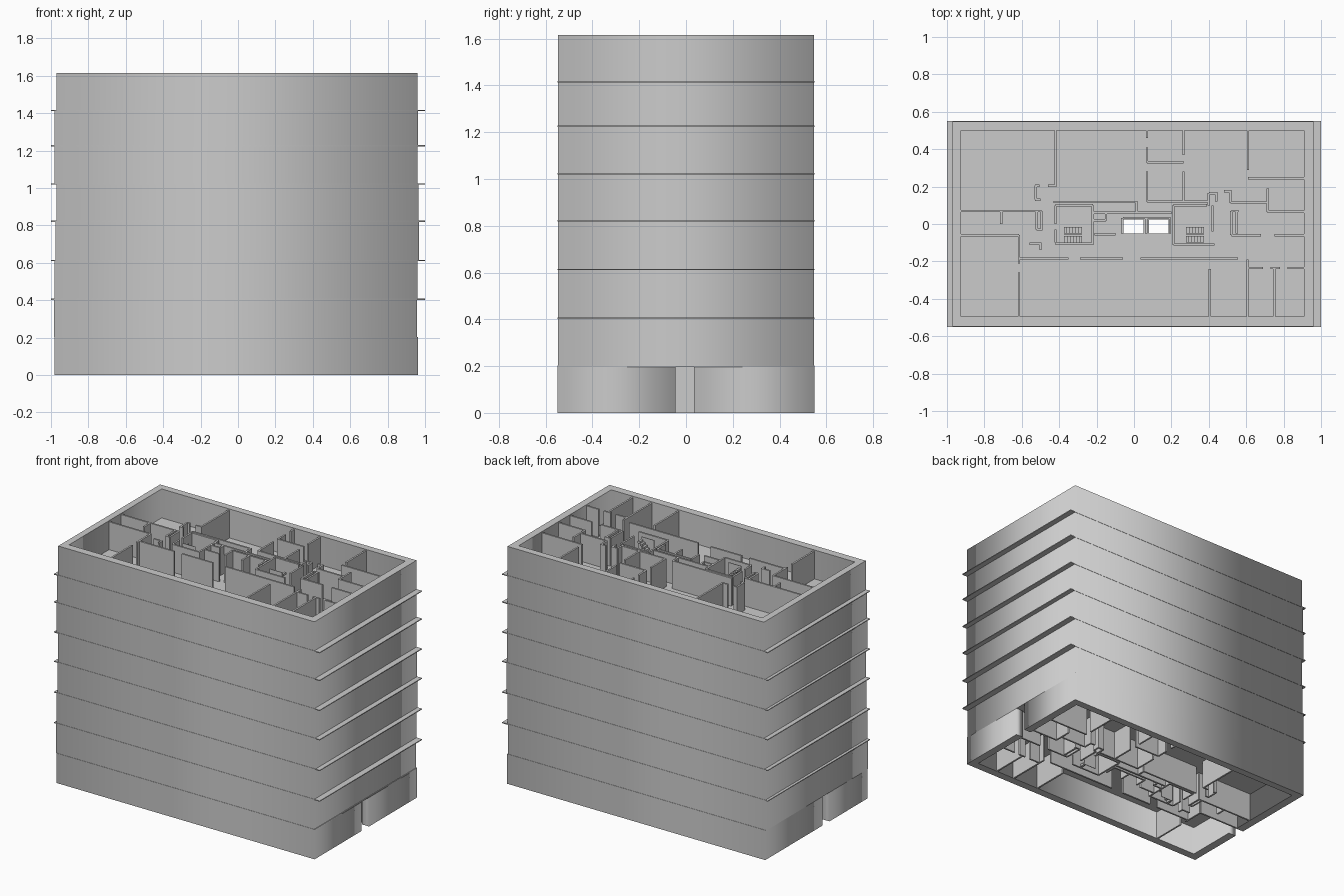
import bpy, bmesh

# storey base heights, and slight per-storey shifts of the end walls
LEVELS = [0, 0.2, 0.405, 0.613, 0.822, 1.022, 1.226, 1.415, 1.615]
ENDS = [(-0.982, 0.962), (-0.985, 0.958), (-0.982, 0.96), (-0.975, 0.968),
        (-0.97, 0.965), (-0.982, 0.96), (-0.98, 0.962), (-0.97, 0.96)]
SLAB = 0.006
T = 0.012  # partition thickness

# partitions along x: (y, x0, x1)
ALONG_X = [
    (0.205, -0.53, -0.505), (0.205, -0.46, -0.415), (0.13, -0.53, -0.5),
    (0.07, -0.925, -0.53), (-0.03, -0.52, -0.49), (0.07, -0.53, -0.495),
    (-0.06, -0.925, -0.615), (-0.185, -0.615, -0.35), (-0.185, -0.29, -0.06),
    (-0.185, 0.035, 0.555), (-0.105, -0.56, -0.495), (0.118, -0.43, 0.02),
    (0.06, -0.22, 0.2), (0.1, -0.42, -0.22), (-0.105, -0.42, -0.22),
    (0.1, 0.21, 0.39), (-0.11, 0.21, 0.43), (0.12, 0.07, 0.4),
    (0.165, 0.4, 0.44), (0.33, 0.07, 0.265), (0.245, 0.61, 0.91),
    (0.065, 0.715, 0.91), (0.115, 0.515, 0.715), (0.07, 0.52, 0.56),
    (-0.06, 0.52, 0.68), (-0.06, 0.75, 0.91), (-0.235, 0.61, 0.69),
    (-0.235, 0.73, 0.78), (-0.235, 0.82, 0.91), (0.032, -0.06, 0.195),
    (-0.055, -0.21, -0.1), (0.02, -0.22, -0.15), (0.175, 0.48, 0.52)]
# partitions along y: (x, y0, y1)
ALONG_Y = [
    (-0.42, 0.2, 0.5), (-0.525, 0.13, 0.205), (-0.71, 0, 0.07),
    (-0.52, -0.03, 0.07), (-0.495, -0.03, 0.07), (-0.615, -0.21, -0.06),
    (-0.615, -0.495, -0.26), (-0.5, -0.14, -0.1), (0.015, 0.06, 0.118),
    (-0.42, 0, 0.1), (-0.22, -0.11, 0.1), (-0.42, -0.1, -0.03),
    (0.21, -0.11, 0.1), (0.42, -0.04, 0.1), (0.4, 0.1, 0.165),
    (0.44, 0.12, 0.17), (0.07, 0.46, 0.5), (0.07, 0.33, 0.41),
    (0.07, 0.12, 0.28), (0.265, 0.37, 0.5), (0.265, 0.12, 0.28),
    (0.61, 0.29, 0.5), (0.715, 0.065, 0.19), (0.515, 0.115, 0.18),
    (0.52, -0.06, 0.07), (0.55, -0.05, 0.07), (0.607, -0.495, -0.19),
    (0.75, -0.495, -0.235), (0.405, -0.495, -0.24), (-0.063, -0.05, 0.032),
    (0.065, -0.05, 0.032), (0.192, -0.05, 0.032), (-0.15, 0.02, 0.06)]


def rect(x0, x1, y0, y1):
    return [(x0, y0), (x1, y0), (x1, y1), (x0, y1)]


def plate(name, loops, z0, z1):
    """Extrude a flat outline with optional holes between two heights."""
    cu = bpy.data.curves.new(name, 'CURVE')
    cu.dimensions = '2D'
    cu.fill_mode = 'BOTH'
    cu.extrude = (z1 - z0) / 2
    for loop in loops:
        sp = cu.splines.new('POLY')
        sp.points.add(len(loop) - 1)
        for p, (x, y) in zip(sp.points, loop):
            p.co = (x, y, 0, 1)
        sp.use_cyclic_u = True
    ob = bpy.data.objects.new(name, cu)
    ob.location.z = (z0 + z1) / 2
    bpy.context.collection.objects.link(ob)
    bpy.ops.object.select_all(action='DESELECT')
    ob.select_set(True)
    bpy.context.view_layer.objects.active = ob
    bpy.ops.object.convert(target='MESH')


def boxes(name, items):
    """One mesh object made of many axis-aligned boxes."""
    bm = bmesh.new()
    for x0, x1, y0, y1, z0, z1 in items:
        for v in bmesh.ops.create_cube(bm, size=1)['verts']:
            v.co = ((x0 + x1) / 2 + v.co.x * (x1 - x0),
                    (y0 + y1) / 2 + v.co.y * (y1 - y0),
                    (z0 + z1) / 2 + v.co.z * (z1 - z0))
    me = bpy.data.meshes.new(name)
    bm.to_mesh(me)
    bm.free()
    bpy.context.collection.objects.link(bpy.data.objects.new(name, me))


LIFTS = [rect(-0.055, 0.05, -0.05, 0.025), rect(0.08, 0.185, -0.05, 0.025)]

for i, (xa, xb) in enumerate(ENDS):
    z0, z1 = LEVELS[i], LEVELS[i + 1]
    base = z0 + SLAB / 2 if i else 0
    top = z1 - SLAB / 2 if i < 7 else z1
    n = f"storey_{i + 1}_"

    # outer walls: ground floor is two halves split by the end doorways
    if i == 0:
        plate(n + "outer_wall_front", [[
            (xa, -0.55), (xb, -0.55), (xb, -0.045), (0.91, -0.045), (0.91, -0.495),
            (-0.925, -0.495), (-0.925, -0.14), (xa, -0.14)]], base, top)
        plate(n + "outer_wall_back", [[
            (xa, 0.55), (xb, 0.55), (xb, 0.035), (0.91, 0.035), (0.91, 0.5),
            (-0.925, 0.5), (-0.925, -0.065), (xa, -0.065)]], base, top)
    else:
        plate(n + "outer_wall", [rect(xa, xb, -0.548, 0.548),
                                 rect(-0.925, 0.91, -0.495, 0.5)], base, top)
        # floor slab with lift openings; only upper slabs overhang the ends
        sx = (-1, 1) if i > 1 else (-0.982, 0.962)
        plate(n + "floor_slab", [rect(*sx, -0.55, 0.55)] + LIFTS,
              z0 - SLAB / 2, z0 + SLAB / 2)

    # room partitions
    t = top - 0.008 if i == 7 else top
    h = T / 2
    boxes(n + "partitions",
          [(a, b, y - h, y + h, base, t) for y, a, b in ALONG_X] +
          [(x - h, x + h, a, b, base, t) for x, a, b in ALONG_Y])

    # two stairwells, each a pair of flights with a dividing rail
    steps = []
    rise = (t - base) / 13
    for sx, d in ((-0.375, 1), (0.375, -1)):
        for k in range(6):
            a, b = sorted((sx + d * k * 0.016, sx + d * (k + 1) * 0.016))
            steps.append((a, b, -0.098, -0.064, base + rise * k, base + rise * (k + 1)))
            zz = base + rise * (12 - k)
            steps.append((a, b, -0.052, -0.016, zz - rise, zz))
        a, b = sorted((sx, sx + d * 0.096))
        steps.append((a, b, -0.06, -0.056, base, t))
    boxes(n + "stairs", steps)
